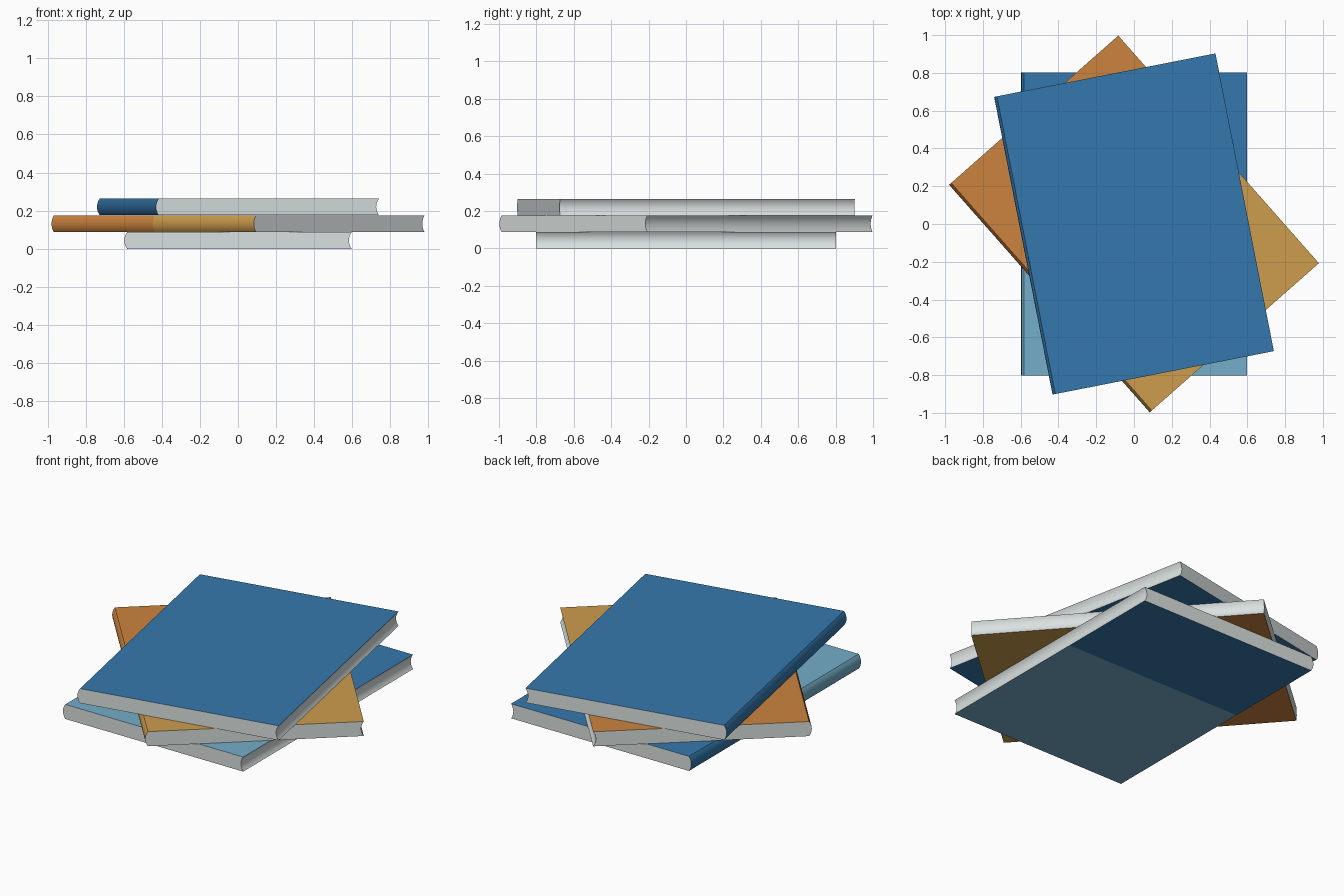
import bpy, bmesh, math

if "Cube" in bpy.data.objects:
    bpy.data.objects.remove(bpy.data.objects["Cube"])

def lin(c):
    c /= 255
    return c / 12.92 if c <= 0.04045 else ((c + 0.055) / 1.055) ** 2.4

def material(name, r, g, b):
    m = bpy.data.materials.new(name)
    m.diffuse_color = (lin(r), lin(g), lin(b), 1)
    m.use_nodes = True
    m.node_tree.nodes["Principled BSDF"].inputs["Base Color"].default_value = m.diffuse_color
    return m

PAGES = material("page_grey", 218, 225, 224)
BLUE = material("deep_blue", 53, 121, 174)
SKY = material("light_blue", 117, 174, 202)
ORANGE = material("orange", 204, 131, 63)
GOLD = material("gold", 206, 157, 77)

W, L, T, STEP, BULGE, SEG = 1.194, 1.606, 0.087, 0.088, 0.015, 10
SPLIT_BOTTOM = 0.17   # two-tone border on the underside
SPLIT = 0.0           # two-tone border on spine and top

def arc(x):
    """Arc bulging towards -x, from bottom to top; ends at x."""
    h = T / 2
    r = (h * h + BULGE * BULGE) / (2 * BULGE)
    a = math.asin(h / r)
    pts = []
    for i in range(SEG + 1):
        t = -a + 2 * a * i / SEG
        pts.append((x - r * math.cos(t) + r - BULGE, h + r * math.sin(t)))
    return pts

def book(name, level, angle, back, front):
    # profile: rounded spine going up, hollow fore edge going down
    profile = arc(-W / 2 + BULGE) + arc(W / 2)[::-1]
    n = len(profile)
    bm = bmesh.new()
    rows = [[bm.verts.new((x, y, z)) for x, z in profile]
            for y in (-L / 2, SPLIT, SPLIT_BOTTOM, L / 2)]
    for a, b in zip(rows, rows[1:]):
        for i in range(n):
            j = (i + 1) % n
            f = bm.faces.new((a[i], a[j], b[j], b[i]))
            f.smooth = i not in (SEG, n - 1)
            if SEG < i < n - 1:
                f.material_index = 0            # fore edge
            else:
                border = SPLIT_BOTTOM if i == n - 1 else SPLIT
                f.material_index = 1 if f.calc_center_median().y > border else 2
    bm.faces.new(rows[0])                       # page ends
    bm.faces.new(rows[-1])
    bmesh.ops.recalc_face_normals(bm, faces=bm.faces)
    for e in bm.edges:
        if len(e.link_faces) == 2 and e.calc_face_angle(0) > math.radians(30):
            e.smooth = False
    me = bpy.data.meshes.new(name)
    bm.to_mesh(me)
    bm.free()
    for m in (PAGES, back, front):
        me.materials.append(m)
    ob = bpy.data.objects.new(name, me)
    ob.location.z = level * STEP
    ob.rotation_euler.z = math.radians(angle)
    bpy.context.collection.objects.link(ob)

book("bottom_book", 0, 0, BLUE, SKY)
book("middle_book", 1, 41.4, ORANGE, GOLD)
book("top_book", 2, 11.1, BLUE, BLUE)
